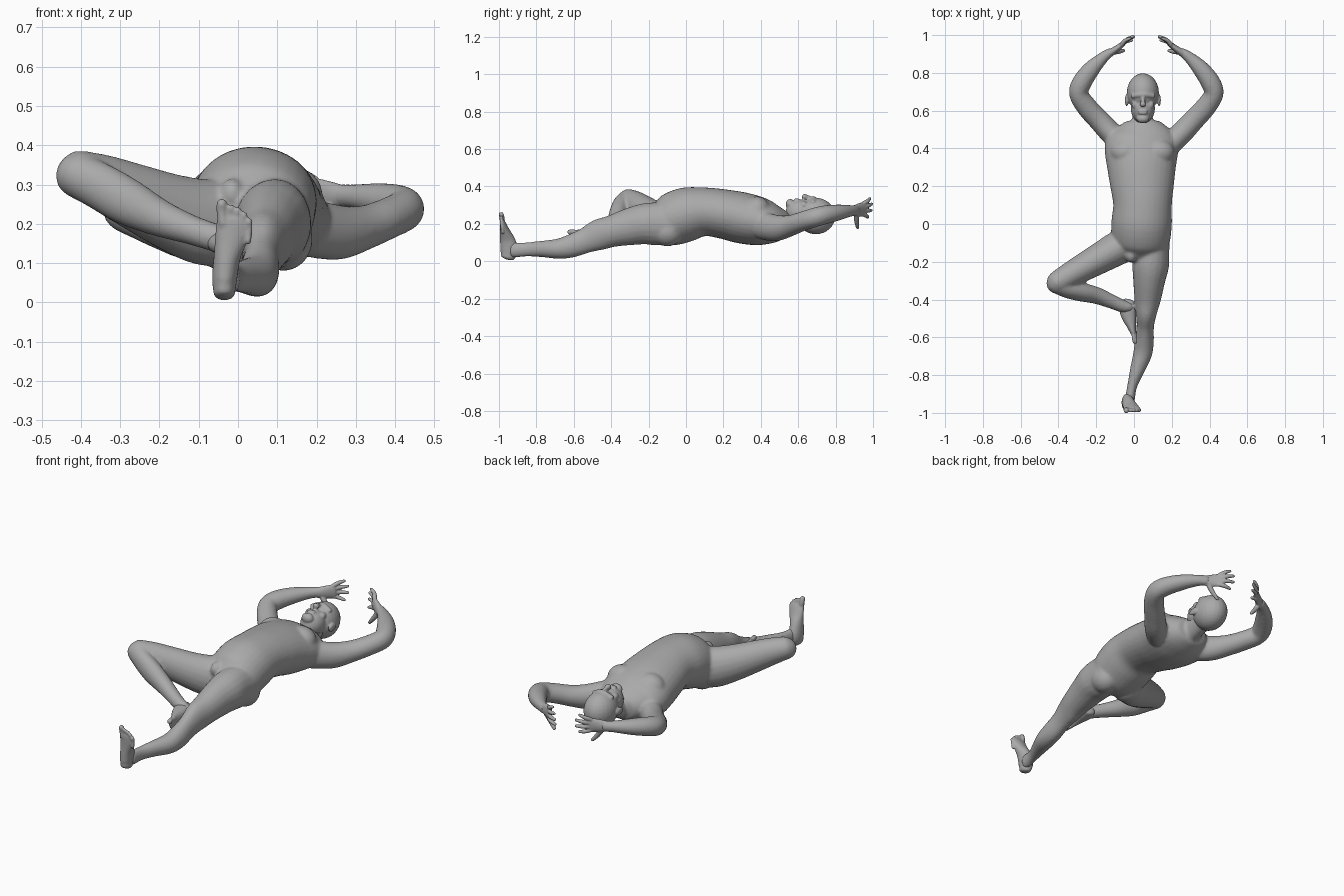
import bpy, bmesh, math
from mathutils import Vector, Matrix

skin = bpy.data.materials.new("plain_grey")
skin.diffuse_color = (0.4, 0.4, 0.4, 1)


def spline(pts, steps):
    """Catmull-Rom through sections of (x, y, z, half width, half depth)."""
    p = [pts[0]] + list(pts) + [pts[-1]]
    out = []
    for i in range(1, len(p) - 2):
        for s in range(steps):
            t = s / steps
            out.append([0.5 * (2 * b + (c - a) * t + (2 * a - 5 * b + 4 * c - d) * t * t
                               + (3 * b - a - 3 * c + d) * t ** 3)
                        for a, b, c, d in zip(*p[i - 1:i + 3])])
    return out + [list(pts[-1])]


def tube(bm, pts, up=(0, 0, 1), steps=4, cap=0.5, n=20):
    """Rounded, closed loft of elliptical sections along a path."""
    rows = spline(pts, steps)
    pos = [Vector(r[:3]) for r in rows]
    up = Vector(up)
    rings = []

    def ring(c, t, a, b):
        side = t.cross(up).normalized()
        top = side.cross(t)
        rings.append([bm.verts.new(c + side * a * math.cos(k * math.tau / n)
                                   + top * b * math.sin(k * math.tau / n)) for k in range(n)])

    last = len(rows) - 1
    for i, r in enumerate(rows):
        t = (pos[min(i + 1, last)] - pos[max(i - 1, 0)]).normalized()
        a, b = r[3:]
        ends = [(ang, -1) for ang in (80, 55, 28)] if i == 0 else []
        for ang, sg in ends:
            w = math.radians(ang)
            ring(pos[i] + t * sg * cap * min(a, b) * math.sin(w), t, a * math.cos(w), b * math.cos(w))
        ring(pos[i], t, a, b)
        if i == last:
            for ang in (28, 55, 80):
                w = math.radians(ang)
                ring(pos[i] + t * cap * min(a, b) * math.sin(w), t, a * math.cos(w), b * math.cos(w))
    for r0, r1 in zip(rings, rings[1:]):
        for k in range(n):
            bm.faces.new((r0[k], r0[(k + 1) % n], r1[(k + 1) % n], r1[k]))
    bm.faces.new(rings[0][::-1])
    bm.faces.new(rings[-1])


def blob(bm, c, r):
    m = Matrix.Translation(c) @ Matrix.Diagonal((*r, 1))
    bmesh.ops.create_uvsphere(bm, u_segments=24, v_segments=16, radius=1, matrix=m)


def finish(bm, name, voxel, smooth, change=None):
    """Fuse overlapping parts into one smooth skin."""
    if change:
        for v in bm.verts:
            v.co = change(v.co)
    bmesh.ops.recalc_face_normals(bm, faces=bm.faces)
    me = bpy.data.meshes.new(name)
    bm.to_mesh(me)
    bm.free()
    ob = bpy.data.objects.new(name, me)
    bpy.context.collection.objects.link(ob)
    rm = ob.modifiers.new("fuse", 'REMESH')
    rm.mode, rm.voxel_size = 'VOXEL', voxel
    sm = ob.modifiers.new("soften", 'SMOOTH')
    sm.factor, sm.iterations = 0.5, smooth
    dg = bpy.context.evaluated_depsgraph_get()
    baked = bpy.data.meshes.new_from_object(ob.evaluated_get(dg))
    ob.modifiers.clear()
    ob.data = baked
    baked.materials.clear()
    baked.materials.append(skin)
    baked.shade_smooth()
    return ob


def flip(p):
    return Vector((0.13 - p[0], p[1], p[2]))


# torso, neck and limbs
bm = bmesh.new()
tube(bm, [(.03, -.17, .2, .10, .09), (.035, -.1, .215, .15, .135), (.04, 0, .25, .16, .145),
          (.045, .1, .265, .155, .13), (.043, .2, .253, .168, .132), (.04, .3, .232, .182, .137),
          (.04, .4, .212, .195, .128), (.045, .47, .2, .175, .105), (.045, .53, .195, .11, .075)],
     n=32, cap=0.3)
tube(bm, [(.045, .46, .19, .075, .075), (.045, .54, .2, .055, .06), (.045, .64, .23, .055, .06)])
for s in (-1, 1):
    blob(bm, (.045 + s * .085, .38, .277), (.085, .07, .07))     # chest
    blob(bm, (.04 + s * .075, -.1, .16), (.075, .085, .08))      # seat
blob(bm, (-.015, -.165, .275), (.032, .04, .04))
# straight leg
tube(bm, [(.1, -.06, .2, .09, .11), (.095, -.15, .2, .092, .115), (.088, -.22, .2, .097, .11),
          (.08, -.3, .185, .085, .1), (.072, -.4, .16, .07, .085), (.065, -.47, .14, .056, .083),
          (.06, -.54, .11, .046, .068), (.055, -.62, .08, .05, .062), (.045, -.69, .067, .05, .053),
          (.015, -.78, .066, .038, .043), (-.01, -.86, .063, .026, .038), (-.022, -.93, .06, .027, .042)])
# bent leg: thigh, then shin
tube(bm, [(-.01, -.09, .2, .09, .11), (-.09, -.13, .205, .09, .11), (-.17, -.175, .23, .083, .098),
          (-.26, -.225, .268, .075, .085), (-.34, -.27, .303, .067, .073), (-.405, -.308, .327, .06, .061)],
     cap=0.9)
tube(bm, [(-.41, -.31, .325, .058, .058), (-.35, -.343, .295, .05, .06), (-.28, -.36, .255, .05, .06),
          (-.2, -.378, .215, .045, .048), (-.12, -.41, .185, .038, .038), (-.06, -.435, .165, .034, .036),
          (-.03, -.44, .155, .03, .035)], cap=0.9)
# both arms
arm = [(-.05, .41, .19, .06, .075), (-.125, .485, .178, .06, .07), (-.19, .555, .19, .057, .057),
       (-.25, .62, .213, .055, .052), (-.293, .69, .235, .051, .052), (-.275, .75, .25, .052, .05),
       (-.225, .82, .262, .045, .042), (-.165, .88, .27, .031, .031), (-.12, .912, .272, .022, .03)]
tube(bm, arm)
tube(bm, [(.13 - p[0], *p[1:]) for p in arm])
finish(bm, "body", 0.008, 6)

# head with face and ears
bm = bmesh.new()
cx = .047
blob(bm, (cx, .695, .242), (.085, .103, .097))
blob(bm, (cx, .612, .26), (.064, .08, .07))
blob(bm, (cx, .558, .305), (.034, .025, .028))                       # chin
tube(bm, [(cx - .055, .678, .312, .014, .014), (cx, .685, .333, .015, .014),
          (cx + .055, .678, .312, .014, .014)])                      # brow
tube(bm, [(cx, .675, .335, .009, .01), (cx, .65, .342, .011, .012),
          (cx, .632, .346, .017, .015)], cap=0.8)                    # nose
for dy in (.586, .598):
    blob(bm, (cx, dy, .329), (.025, .006, .008))                     # lips
for s in (-1, 1):
    blob(bm, (cx + s * .04, .632, .3), (.02, .024, .02))             # cheeks
    blob(bm, (cx + s * .086, .655, .237), (.009, .032, .02))         # ears
finish(bm, "head", 0.005, 2)

# hands
for name, change in (("right_hand", None), ("left_hand", flip)):
    bm = bmesh.new()
    tube(bm, [(-.135, .9, .271, .022, .028), (-.1, .922, .274, .018, .035),
              (-.06, .952, .279, .014, .04)], cap=0.8)
    for z0, tip in ((.25, (-.012, .972, .235)), (.27, (-.002, .99, .272)),
                    (.29, (-.004, .993, .307)), (.31, (-.02, .983, .336))):
        k = Vector((-.065, .95, z0))
        t = Vector(tip)
        m = (k + t) / 2 + Vector((-.004, .005, 0))
        tube(bm, [(*k, .012, .012), (*m, .011, .011), (*t, .008, .008)], cap=1, n=12)
    tube(bm, [(-.115, .912, .258, .015, .015), (-.085, .912, .215, .013, .013),
              (-.055, .918, .18, .009, .009)], up=(0, 1, 0), cap=1, n=12)
    finish(bm, name, 0.004, 2, change)


# feet
def bend(p):
    d = (p - Vector((-.033, -.995, 0))) * .93
    return Vector((.012 - d.y, -.39 - d.z, .15 - d.x))


for name, change in (("straight_leg_foot", None), ("bent_leg_foot", bend)):
    bm = bmesh.new()
    tube(bm, [(-.035, -.953, .022, .027, .038), (-.034, -.945, .06, .032, .048),
              (-.028, -.955, .115, .034, .04), (-.018, -.968, .16, .041, .027),
              (-.01, -.979, .2, .045, .017), (-.008, -.984, .215, .04, .012)], up=(0, 1, 0))
    for x, z, r in ((-.041, .25, .014), (-.018, .24, .01), (-.001, .233, .01),
                    (.015, .222, .0095), (.028, .206, .009)):
        tube(bm, [(x * .9, -.982, z - .05, r, r), (x, -.983, z - .02, r, r),
                  (x, -.988, z, r, r)], up=(0, 1, 0), cap=1, n=12)
    finish(bm, name, 0.005, 2, change)
